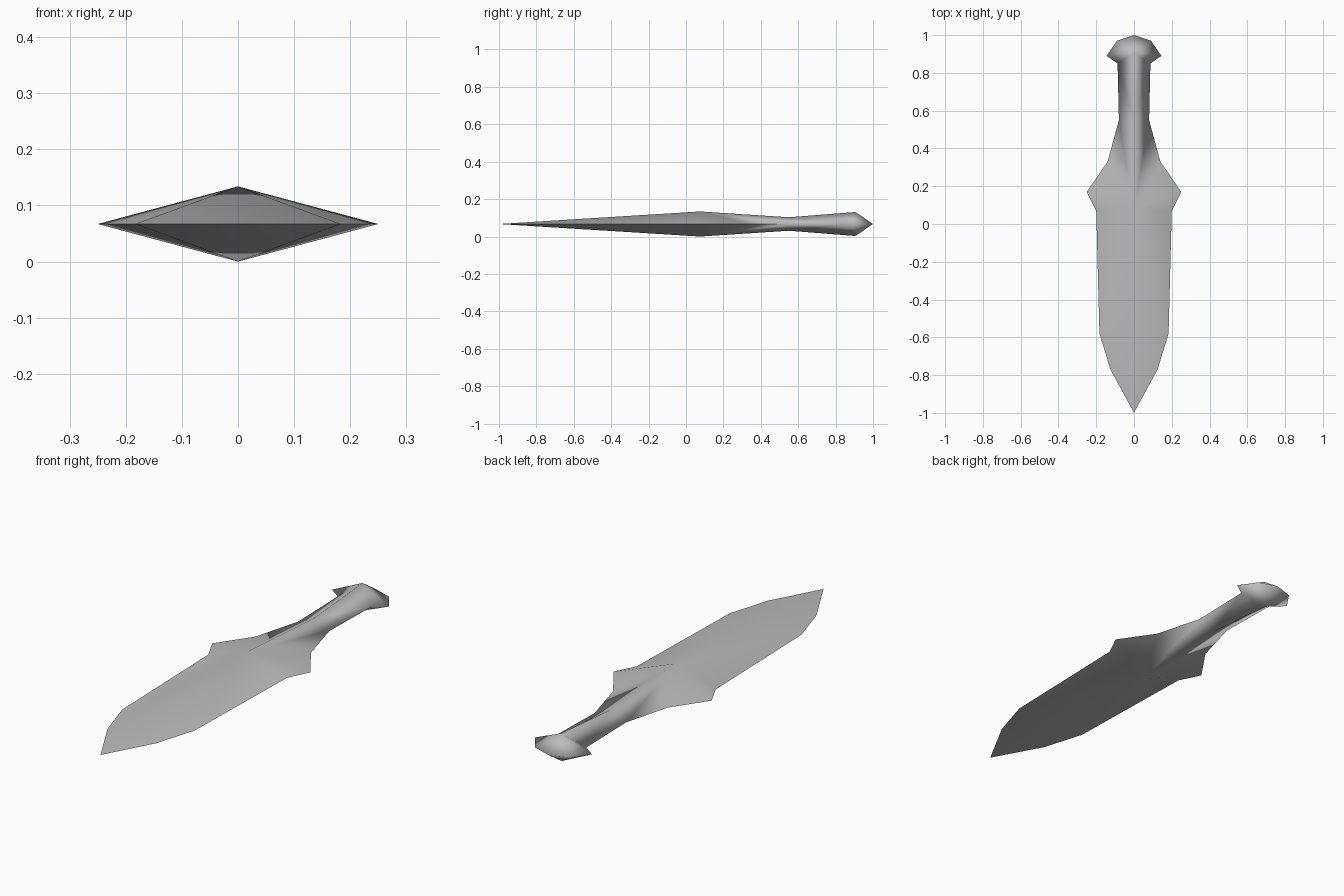
import bpy
import bmesh

cube = bpy.data.objects.get("Cube")
if cube:
    bpy.data.objects.remove(cube, do_unlink=True)

MID = 0.067  # height of the flat middle plane

# Outline of one side (x, y), from the blade tip to the pommel end
RIM = [(0, -1), (0.125, -0.77), (0.183, -0.58),            # blade point
       (0.20, 0.07), (0.25, 0.17), (0.14, 0.33),           # blade and guard
       (0.08, 0.55), (0.087, 0.85),                        # grip
       (0.145, 0.89), (0.09, 0.97), (0, 1)]                # pommel
# Central ridge (y, height above the middle plane)
RIDGE = [(0.075, 0.067), (0.55, 0.036), (0.905, 0.064)]

# Plain grey material
grey = bpy.data.materials.new("plain grey")
grey.use_nodes = True
colour = (0.5, 0.5, 0.5, 1)
grey.diffuse_color = colour
grey.node_tree.nodes["Principled BSDF"].inputs["Base Color"].default_value = colour

# One quarter of the dagger: upper half of the +x side
bm = bmesh.new()
rim = [bm.verts.new((x, y, 0)) for x, y in RIM]
guard, neck, pommel = [bm.verts.new((0, y, z)) for y, z in RIDGE]


def fan(centre, first, last):
    """Triangles from a ridge point to a run of the outline."""
    for a, b in zip(rim[first:last], rim[first + 1:last + 1]):
        bm.faces.new((centre, a, b))


fan(guard, 0, 5)                                   # blade and guard
bm.faces.new((guard, rim[5], rim[6]))              # shoulder
bm.faces.new((guard, rim[6], neck))
bm.faces.new((neck, rim[6], rim[7], pommel))       # grip
fan(pommel, 7, 10)                                 # pommel

for f in bm.faces:
    f.smooth = True
    f.normal_update()
    if f.normal.z < 0:
        f.normal_flip()

# Cutting edge stays sharp; the grip and pommel are rounded by shading
for a, b in zip(rim[:6], rim[1:7]):
    bm.edges.get((a, b)).smooth = False

mesh = bpy.data.meshes.new("dagger")
bm.to_mesh(mesh)
bm.free()
mesh.materials.append(grey)

dagger = bpy.data.objects.new("dagger", mesh)
dagger.location.z = MID
bpy.context.collection.objects.link(dagger)

# Mirror left to right and top to bottom
mirror = dagger.modifiers.new("mirror", "MIRROR")
mirror.use_axis = (True, False, True)
mirror.merge_threshold = 0.0005
